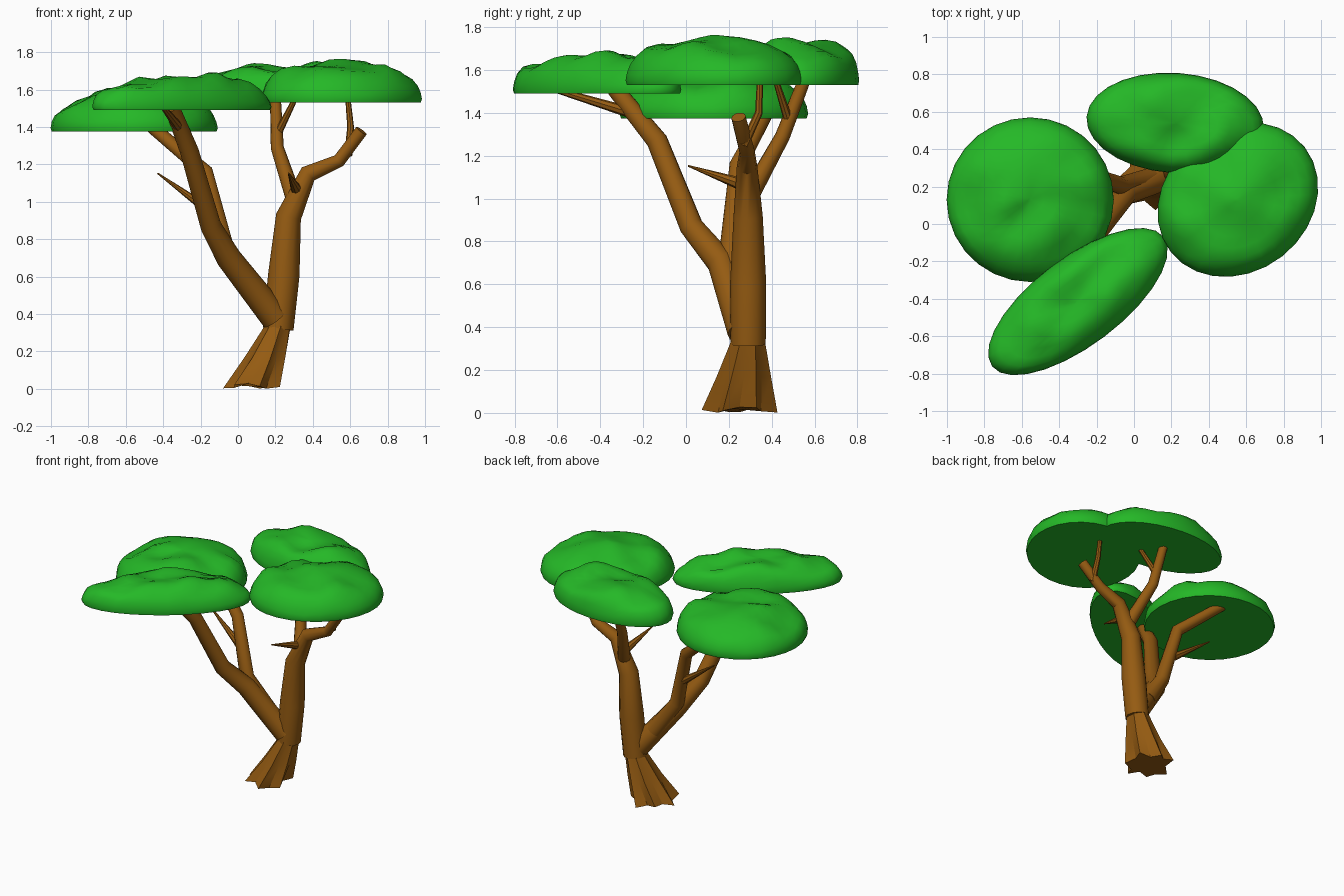
import bpy, bmesh, math
from mathutils import Vector, noise

if "Cube" in bpy.data.objects:
    bpy.data.objects.remove(bpy.data.objects["Cube"])


def material(name, rgb):
    m = bpy.data.materials.new(name)
    m.diffuse_color = (*rgb, 1)
    m.use_nodes = True
    m.node_tree.nodes["Principled BSDF"].inputs["Base Color"].default_value = m.diffuse_color
    return m


BARK = material("bark brown", (0.30, 0.105, 0.006))
LEAF = material("leaf green", (0.018, 0.48, 0.02))


def loft(name, rings, mat, angle=40):
    """Skin a list of equal-length point rings and cap both ends."""
    bm = bmesh.new()
    vs = [[bm.verts.new(p) for p in ring] for ring in rings]
    n = len(vs[0])
    for a, b in zip(vs, vs[1:]):
        for i in range(n):
            j = (i + 1) % n
            bm.faces.new((a[i], a[j], b[j], b[i]))
    bm.faces.new(vs[0][::-1])
    bm.faces.new(vs[-1])
    bmesh.ops.recalc_face_normals(bm, faces=bm.faces[:])
    me = bpy.data.meshes.new(name)
    bm.to_mesh(me)
    bm.free()
    me.materials.append(mat)
    ob = bpy.data.objects.new(name, me)
    bpy.context.collection.objects.link(ob)
    bpy.ops.object.select_all(action='DESELECT')
    ob.select_set(True)
    bpy.context.view_layer.objects.active = ob
    bpy.ops.object.shade_smooth_by_angle(angle=math.radians(angle))
    return ob


def limb(name, pts, sides=12):
    """Tapered tube through (x, y, z, radius) points."""
    ps = [Vector(p[:3]) for p in pts]
    rings = []
    for k, p in enumerate(ps):
        d = Vector((0, 0, 0))
        if k > 0:
            d += (p - ps[k - 1]).normalized()
        if k < len(ps) - 1:
            d += (ps[k + 1] - p).normalized()
        d.normalize()
        u = Vector((0, 1, 0)) if abs(d.y) < 0.8 else Vector((1, 0, 0))
        u = (u - d * u.dot(d)).normalized()
        w = d.cross(u)
        r = pts[k][3]
        rings.append([p + r * (u * math.cos(t) + w * math.sin(t))
                      for t in (2 * math.pi * i / sides for i in range(sides))])
    return loft(name, rings, BARK)


def canopy(name, cx, cy, z, a, b, rot, h, seed):
    """Flat-bottomed leaf cushion with a lumpy top."""
    profile = [(0.985, 0), (1.0, 0.1), (0.985, 0.27), (0.95, 0.45), (0.88, 0.62),
               (0.77, 0.76), (0.63, 0.86), (0.48, 0.92), (0.32, 0.96), (0.16, 0.98), (0.03, 0.99)]
    n, c, s = 28, math.cos(math.radians(rot)), math.sin(math.radians(rot))
    rings = []
    for r, f in profile:
        ring = []
        for i in range(n):
            t = 2 * math.pi * i / n
            x, y = a * r * math.cos(t), b * r * math.sin(t)
            p = Vector((cx + x * c - y * s, cy + x * s + y * c, z + h * f))
            k = noise.noise(p * 5.5 + Vector((seed * 7.3, seed, 0)))
            p.z += 0.055 * k * min(1, f * 1.2)
            ring.append(p)
        rings.append(ring)
    return loft(name, rings, LEAF, 50)


# Flared root base with ridges
base_rings = []
for cx, cy, z, r, ridge in ((0.08, 0.25, 0.015, 0.155, 0.17), (0.15, 0.27, 0.17, 0.118, 0.10),
                            (0.215, 0.29, 0.34, 0.078, 0.02)):
    ring = []
    for i in range(14):
        t = 2 * math.pi * i / 14
        q = r * (1 + (ridge if i % 2 else -ridge))
        drop = 0.014 * math.sin(3 * t + 1) if z < 0.1 else 0
        ring.append(Vector((cx + 0.88 * q * math.cos(t), cy + q * math.sin(t), z + drop)))
    base_rings.append(ring)
loft("root_base", base_rings, BARK, 25)

# Trunk and right-hand limb
limb("trunk", [(0.215, 0.29, 0.32, 0.082), (0.245, 0.29, 0.61, 0.084), (0.27, 0.29, 0.92, 0.068),
               (0.375, 0.285, 1.15, 0.048), (0.54, 0.285, 1.22, 0.036), (0.66, 0.245, 1.38, 0.034)])
limb("right_twig", [(0.59, 0.27, 1.25, 0.022), (0.602, 0.34, 1.40, 0.018), (0.587, 0.345, 1.56, 0.014)], 8)
limb("back_limb", [(0.305, 0.29, 1.0, 0.045), (0.21, 0.45, 1.29, 0.035), (0.2, 0.555, 1.56, 0.029)])
limb("back_twig", [(0.21, 0.48, 1.36, 0.022), (0.305, 0.42, 1.55, 0.014)], 8)
limb("front_spur", [(0.315, 0.28, 1.06, 0.032), (0.27, 0.01, 1.153, 0.004)], 8)

# Left-hand limb, dividing into front and left branches
limb("left_limb", [(0.2, 0.27, 0.38, 0.078), (-0.05, 0.165, 0.70, 0.067), (-0.145, 0.025, 0.87, 0.056),
                   (-0.26, -0.135, 1.27, 0.05), (-0.355, -0.33, 1.51, 0.04)])
limb("front_twig", [(-0.31, -0.22, 1.39, 0.028), (-0.4, -0.6, 1.505, 0.014)], 8)
limb("left_fork", [(0.09, 0.24, 0.52, 0.062), (-0.07, 0.205, 0.75, 0.05),
                   (-0.175, 0.245, 1.16, 0.042), (-0.46, 0.375, 1.40, 0.034)])
limb("left_spur", [(-0.15, 0.235, 0.95, 0.028), (-0.43, 0.28, 1.153, 0.004)], 8)

# Leaf canopies
canopy("right_canopy", 0.555, 0.13, 1.53, 0.455, 0.385, 38, 0.21, 1)
canopy("back_canopy", 0.22, 0.54, 1.53, 0.475, 0.268, -4, 0.21, 2)
canopy("left_canopy", -0.555, 0.13, 1.375, 0.447, 0.44, 0, 0.21, 3)
canopy("front_canopy", -0.3, -0.415, 1.49, 0.575, 0.235, 37, 0.18, 4)
